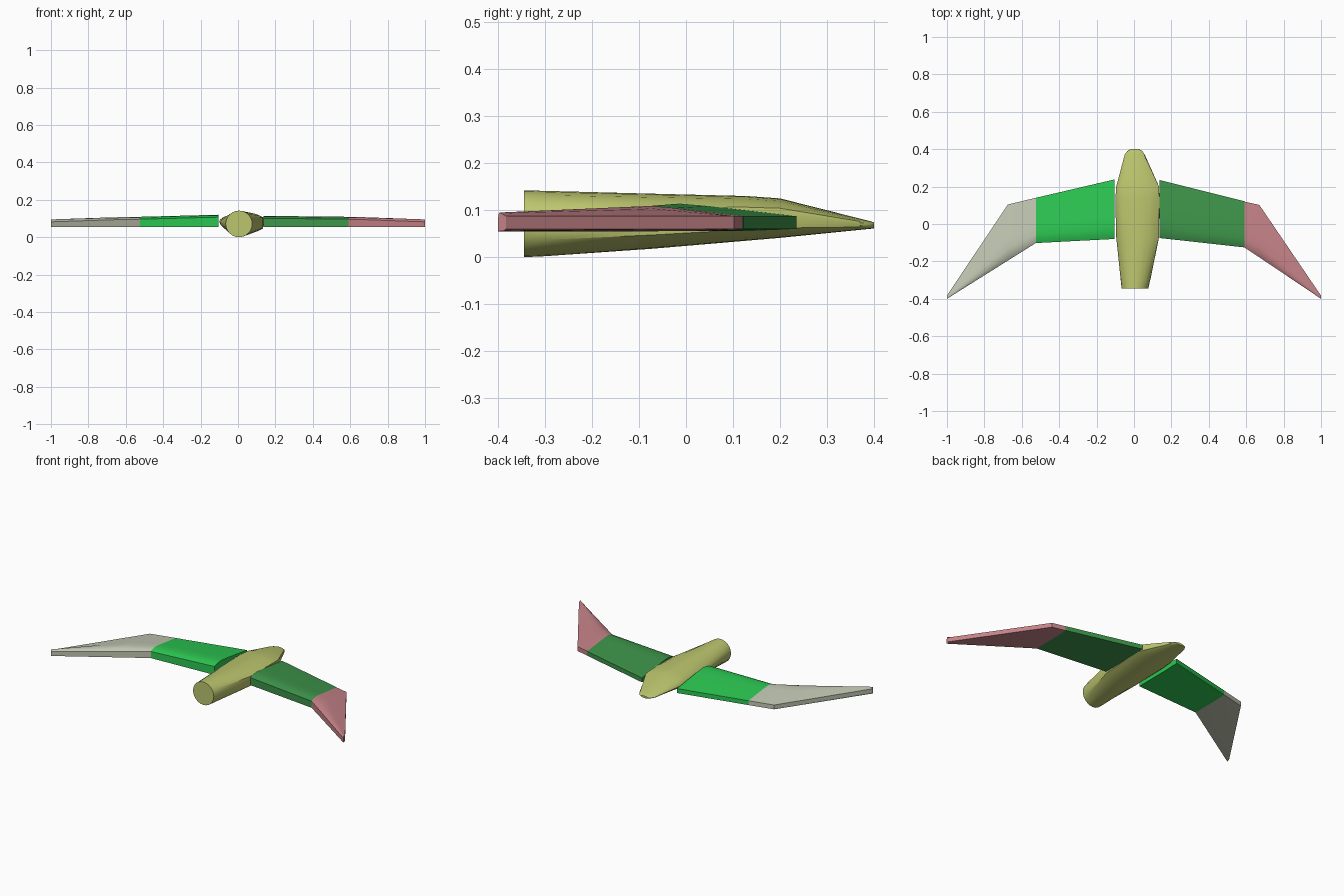
import bpy
import bmesh
import math

cube = bpy.data.objects.get("Cube")
if cube:
    bpy.data.objects.remove(cube, do_unlink=True)


def material(name, rgb):
    m = bpy.data.materials.new(name)
    m.use_nodes = True
    m.diffuse_color = (*rgb, 1)
    m.node_tree.nodes["Principled BSDF"].inputs["Base Color"].default_value = (*rgb, 1)
    return m


olive = material("olive yellow", (0.50, 0.56, 0.155))
bright_green = material("bright green", (0.025, 0.571, 0.084))
dark_green = material("dark green", (0.047, 0.296, 0.068))
pink = material("dusty pink", (0.552, 0.223, 0.243))
grey = material("pale grey", (0.539, 0.571, 0.448))


def loft(name, rings, mat, angle):
    """Skin a list of equal-length point rings and cap both ends."""
    bm = bmesh.new()
    vs = [[bm.verts.new(p) for p in ring] for ring in rings]
    n = len(vs[0])
    for a, b in zip(vs, vs[1:]):
        for i in range(n):
            j = (i + 1) % n
            bm.faces.new((a[i], a[j], b[j], b[i]))
    bm.faces.new(vs[0])
    bm.faces.new(vs[-1])
    bmesh.ops.recalc_face_normals(bm, faces=bm.faces)
    me = bpy.data.meshes.new(name)
    bm.to_mesh(me)
    bm.free()
    me.materials.append(mat)
    ob = bpy.data.objects.new(name, me)
    bpy.context.collection.objects.link(ob)
    bpy.ops.object.select_all(action='DESELECT')
    ob.select_set(True)
    bpy.context.view_layer.objects.active = ob
    bpy.ops.object.shade_smooth_by_angle(angle=math.radians(angle))
    return ob


def body_ring(y, left, right, bottom, top, blend):
    """Round ring; blend 1 gives a flat right flank and a pointed left flank."""
    cx, cz = (left + right) / 2, (bottom + top) / 2
    limit = 1 - 0.13 * blend
    pts = []
    for k in range(24):
        a = math.tau * k / 24
        c, s = math.cos(a), math.sin(a)
        if c >= 0:
            x = cx + (right - cx) * min(c, limit) / limit
        else:
            x = cx - (cx - left) * abs(c) ** (1 + 0.35 * blend)
        pts.append((x, y, cz + (top - bottom) / 2 * s))
    return pts


# Fuselage: y, left, right, bottom, top, flank shape
sections = [
    (-0.345, -0.066, 0.076, 0.000, 0.142, 0),
    (-0.300, -0.071, 0.087, 0.002, 0.141, 0.2),
    (-0.070, -0.095, 0.134, 0.018, 0.135, 1),
    (0.130, -0.100, 0.136, 0.035, 0.130, 1),
    (0.200, -0.095, 0.134, 0.041, 0.125, 1),
    (0.370, -0.050, 0.058, 0.058, 0.082, 0.5),
    (0.390, -0.036, 0.045, 0.060, 0.077, 0.2),
    (0.400, -0.018, 0.028, 0.061, 0.074, 0),
]
loft("fuselage", [body_ring(*s) for s in sections], olive, 35)


def wing_ring(x, te, le, top):
    """Flat underside, upright trailing edge, humped top, thin leading edge."""
    c = le - te
    nose = min(0.087, top - 0.005)
    return [
        (x, te, 0.055),
        (x, te, top - 0.013),
        (x, te + 0.08 * c, top - 0.004),
        (x, te + 0.2 * c, top),
        (x, te + 0.4 * c, top - 0.2 * (top - nose)),
        (x, le, nose),
        (x, le, 0.060),
        (x, te + 0.7 * c, 0.056),
    ]


# Wing panels: x, trailing edge, leading edge, top height
panels = [
    ("left_inner_wing", dark_green,
     [(0.137, -0.075, 0.235, 0.114), (0.590, -0.125, 0.122, 0.109)]),
    ("left_outer_wing", pink,
     [(0.590, -0.125, 0.120, 0.109), (0.670, -0.178, 0.102, 0.107),
      (1.000, -0.400, -0.383, 0.095)]),
    ("right_inner_wing", bright_green,
     [(-0.105, -0.080, 0.238, 0.120), (-0.525, -0.102, 0.140, 0.109)]),
    ("right_outer_wing", grey,
     [(-0.525, -0.102, 0.140, 0.109), (-0.675, -0.196, 0.104, 0.106),
      (-1.000, -0.400, -0.383, 0.095)]),
]
for name, mat, rings in panels:
    loft(name, [wing_ring(*r) for r in rings], mat, 30)
